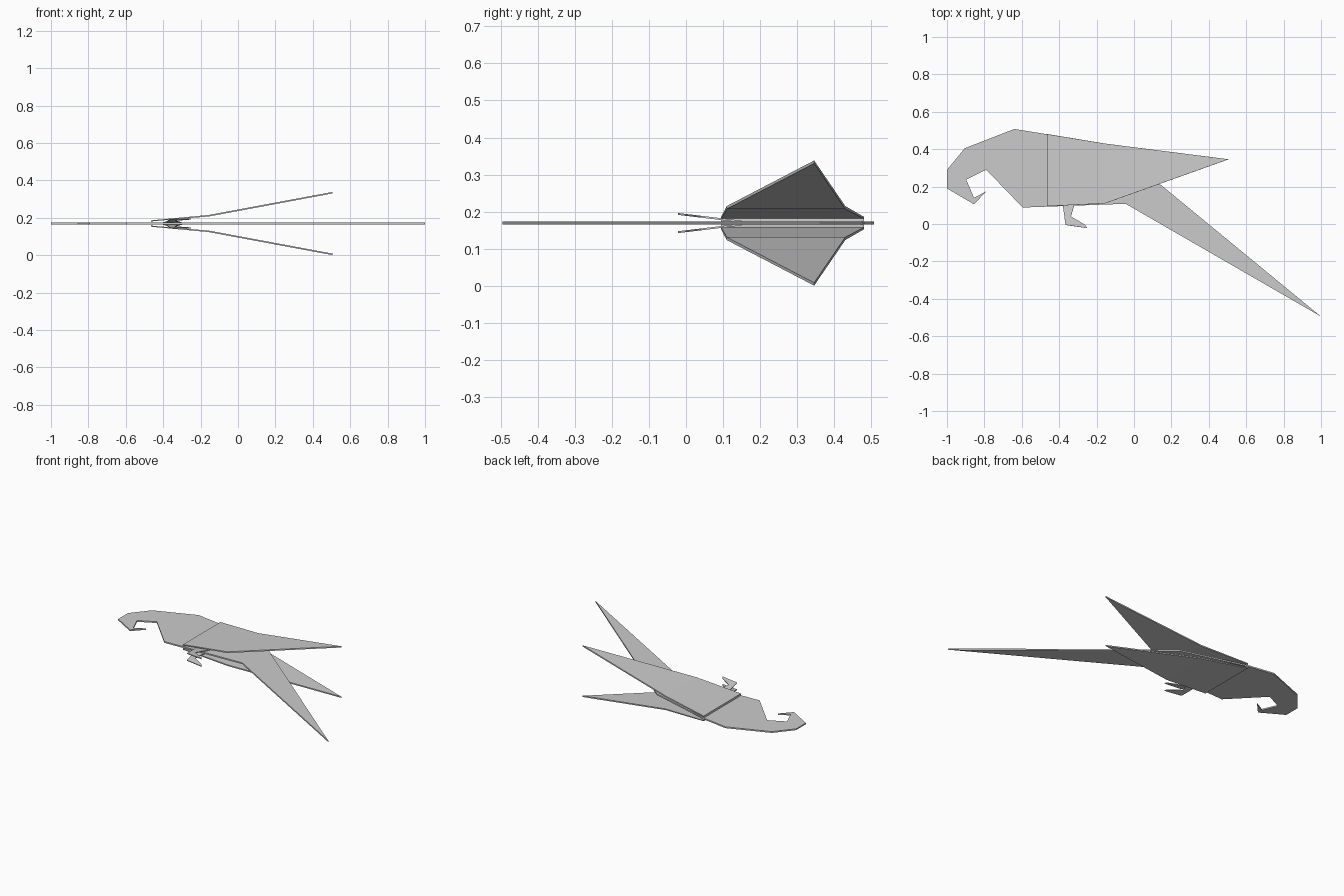
import bpy

if "Cube" in bpy.data.objects:
    bpy.data.objects.remove(bpy.data.objects["Cube"])

MID = 0.169  # height of the symmetry plane


def sheet(name, verts, faces, thick=0.008):
    """Thin folded-paper sheet: mid surface thickened evenly to both sides."""
    me = bpy.data.meshes.new(name)
    me.from_pydata(verts, [], faces)
    me.update()
    ob = bpy.data.objects.new(name, me)
    bpy.context.collection.objects.link(ob)
    mod = ob.modifiers.new("thickness", 'SOLIDIFY')
    mod.thickness = thick
    mod.offset = 0
    return ob


# Flat central sheet: hooked head, body and long tail
body = [(-1, .29), (-.905, .405), (-.64, .508), (-.465, .48), (-.04, .36),
        (1, -.495), (-.045, .108), (-.595, .088), (-.79, .29), (-.897, .237),
        (-.855, .14), (-.79, .175), (-.855, .105), (-1, .19)]
sheet("body", [(x, y, MID) for x, y in body], [range(len(body))], 0.009)

# Leg outline, root hidden between body and wing
leg = [(-.40, .15), (-.38, .096), (-.366, -.005), (-.25, -.022),
       (-.262, -.004), (-.337, .04), (-.32, .1), (-.30, .15)]

for side, s in (("upper", 1), ("lower", -1)):
    # Wing: front wall off the body, inner panel, then bent-out pointed panel
    wing = [(-.461, .48, 0), (-.461, .095, 0),
            (-.461, .48, .0145), (-.461, .095, .0145),
            (-.155, .43, .042), (-.155, .11, .042), (.506, .346, .165)]
    faces = [(0, 1, 3, 2), (2, 3, 5, 4), (4, 5, 6)]
    if s < 0:
        faces = [f[::-1] for f in faces]
    sheet(side + "_wing", [(x, y, MID + s * z) for x, y, z in wing], faces)

    # Leg: splayed slightly away from the body
    sheet(side + "_leg",
          [(x, y, MID + s * (.004 + .12 * (.15 - y))) for x, y in leg],
          [range(len(leg))], 0.005)
